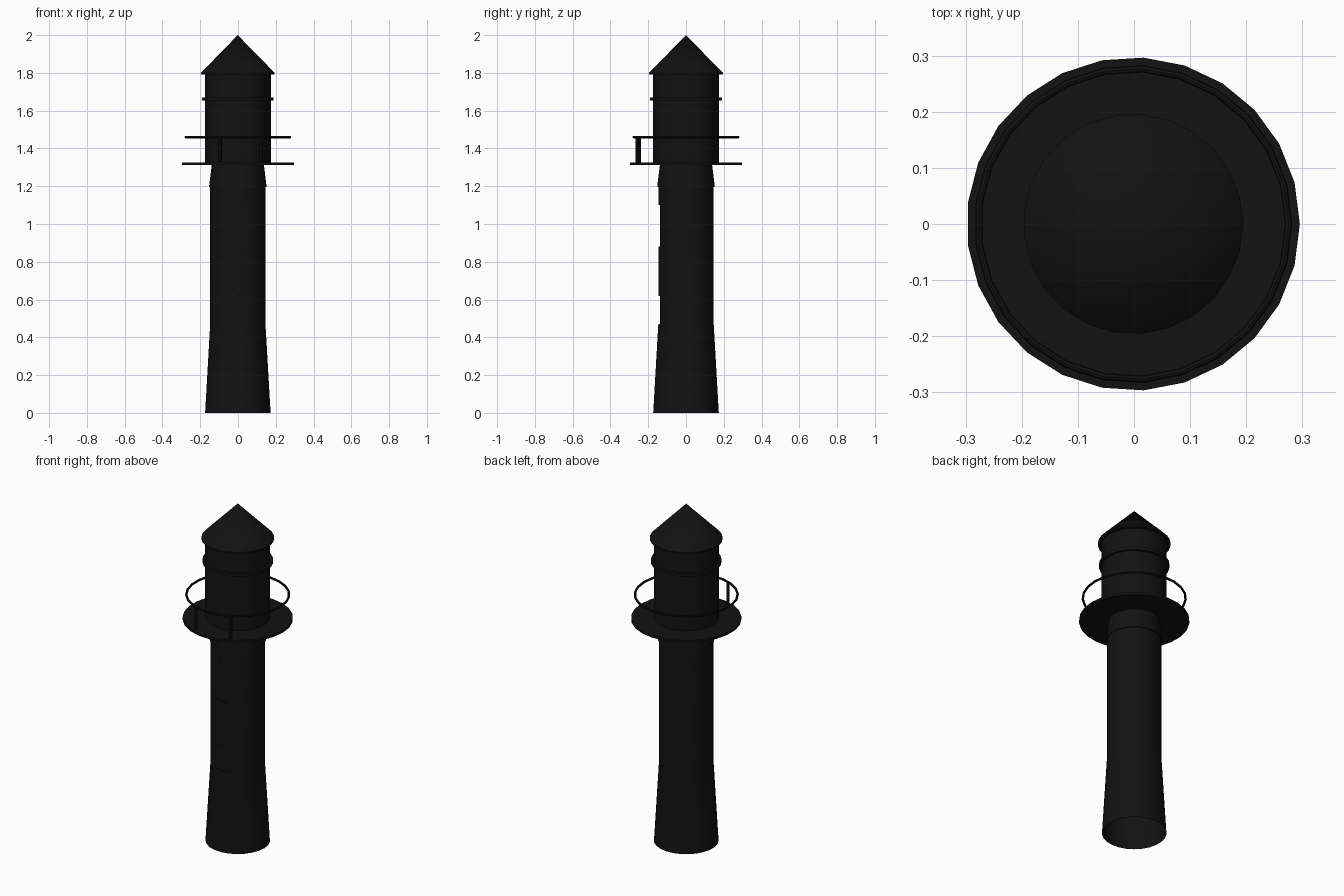
import bpy, bmesh, math

if "Cube" in bpy.data.objects:
    bpy.data.objects.remove(bpy.data.objects["Cube"])

SIDES = 25
DX = -0.0015  # centres the odd-sided outline on x = 0

mat = bpy.data.materials.new("dark_paint")
mat.diffuse_color = (0.006, 0.006, 0.006, 1)
mat.use_nodes = True
mat.node_tree.nodes["Principled BSDF"].inputs["Base Color"].default_value = mat.diffuse_color


def finish(ob, smooth=True):
    ob.data.materials.append(mat)
    bpy.ops.object.select_all(action='DESELECT')
    ob.select_set(True)
    bpy.context.view_layer.objects.active = ob
    if smooth:
        bpy.ops.object.shade_smooth_by_angle(angle=math.radians(30))


def lathe(name, profile):
    """Turn (radius, z) points around z; radius 0 closes to a point."""
    bm = bmesh.new()
    rings = []
    for r, z in profile:
        n = SIDES if r > 0 else 1
        rings.append([bm.verts.new((DX + r * math.cos(math.tau * i / SIDES),
                                    r * math.sin(math.tau * i / SIDES), z))
                      for i in range(n)])
    for a, b in zip(rings, rings[1:]):
        for i in range(SIDES):
            j = (i + 1) % SIDES
            quad = [a[i % len(a)], a[j % len(a)], b[j % len(b)], b[i % len(b)]]
            bm.faces.new(list(dict.fromkeys(quad)))
    bmesh.ops.recalc_face_normals(bm, faces=bm.faces)
    me = bpy.data.meshes.new(name)
    bm.to_mesh(me)
    bm.free()
    ob = bpy.data.objects.new(name, me)
    bpy.context.collection.objects.link(ob)
    return ob


# Tower shaft with flared foot
tower = lathe("tower", [(0, 0), (0.174, 0), (0.147, 0.47), (0.147, 1.2), (0, 1.2)])

# Window recesses cut flat into the front wall
for z0, z1 in ((0.47, 0.62), (0.88, 1.1)):
    bpy.ops.mesh.primitive_cube_add(size=1, location=(0, -0.238, (z0 + z1) / 2))
    cutter = bpy.context.object
    cutter.name = "window_cutter"
    cutter.scale = (0.1, 0.2, z1 - z0)
    cutter.hide_render = True
    mod = tower.modifiers.new("window", 'BOOLEAN')
    mod.operation = 'DIFFERENCE'
    mod.solver = 'EXACT'
    mod.object = cutter
    bpy.context.view_layer.objects.active = tower
    bpy.ops.object.modifier_apply(modifier=mod.name)
    bpy.data.objects.remove(cutter)

# Open the foot and top of the shaft
bm = bmesh.new()
bm.from_mesh(tower.data)
caps = [f for f in bm.faces if abs(f.normal.z) > 0.9
        and (f.calc_center_median().z < 0.01 or f.calc_center_median().z > 1.19)]
bmesh.ops.delete(bm, geom=caps, context='FACES')
bm.to_mesh(tower.data)
bm.free()
finish(tower)

# Collar, gallery deck, lantern room, band and roof
finish(lathe("collar", [(0.145, 1.195), (0.152, 1.195), (0.152, 1.205), (0.138, 1.318)]))
finish(lathe("gallery_deck", [(0, 1.313), (0.297, 1.313), (0.297, 1.326), (0, 1.326)]))
finish(lathe("lantern_room", [(0.175, 1.326), (0.175, 1.795)]))
finish(lathe("lantern_band", [(0.175, 1.653), (0.19, 1.653), (0.19, 1.67), (0.175, 1.67)]))
finish(lathe("roof", [(0, 1.792), (0.196, 1.792), (0.196, 1.8), (0, 2.0)]))

# Railing hoop
bpy.ops.mesh.primitive_torus_add(major_radius=0.277, minor_radius=0.0065,
                                 major_segments=SIDES, minor_segments=8,
                                 location=(DX, 0, 1.46))
bpy.context.object.name = "railing_hoop"
finish(bpy.context.object)

# Two railing posts at the front
for x, y in ((-0.095, -0.259), (0.124, -0.246)):
    bpy.ops.mesh.primitive_cylinder_add(vertices=8, radius=0.009, depth=0.134,
                                        location=(x, y, 1.393))
    bpy.context.object.name = "railing_post"
    finish(bpy.context.object, False)
